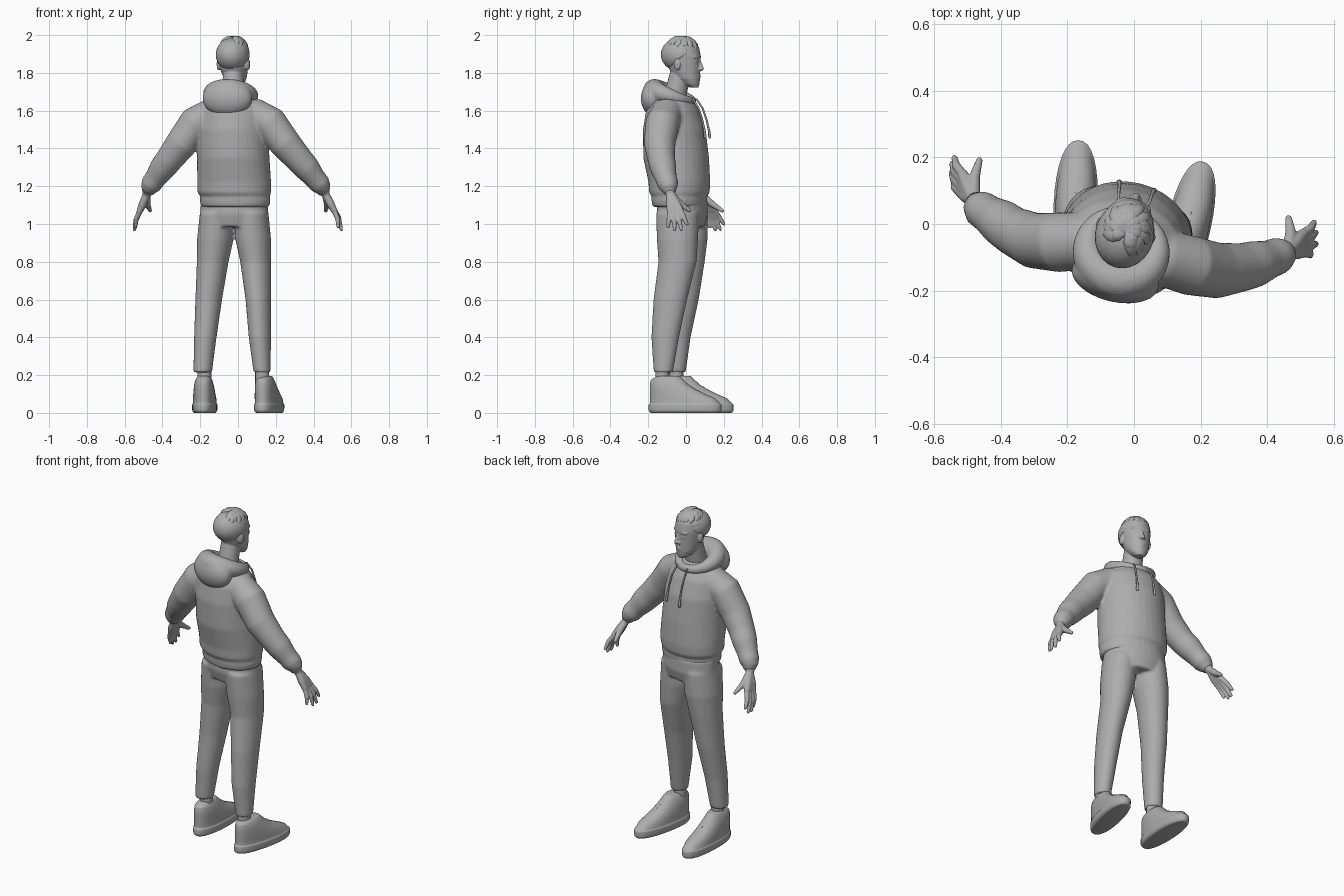
import bpy, bmesh, math, random
from mathutils import Vector, Matrix

random.seed(4)
if "Cube" in bpy.data.objects:
    bpy.data.objects.remove(bpy.data.objects["Cube"])

clay = bpy.data.materials.new("plain grey")
clay.use_nodes = True
GREY = (0.42, 0.42, 0.42, 1)
clay.diffuse_color = GREY
clay.node_tree.nodes["Principled BSDF"].inputs["Base Color"].default_value = GREY


def frame(x, y, yaw):
    """Map side, forward and height to world space."""
    m = Matrix.Translation((x, y, 0)) @ Matrix.Rotation(yaw, 4, "Z")
    return lambda u, v, z: m @ Vector((u, v, z))


def skin(bm, rings, closed=False):
    rows = [[bm.verts.new(p) for p in r] for r in rings]
    n = len(rows[0])
    for i in range(len(rows) if closed else len(rows) - 1):
        a, b = rows[i], rows[(i + 1) % len(rows)]
        for k in range(n):
            bm.faces.new((a[k], a[(k + 1) % n], b[(k + 1) % n], b[k]))
    if not closed:
        bm.faces.new(rows[0][::-1])
        bm.faces.new(rows[-1])


def circle(c, u, v, n=24, power=1.0):
    pts = []
    for k in range(n):
        t = math.tau * k / n
        s, q = math.sin(t), math.cos(t)
        pts.append(c + u * math.copysign(abs(q) ** power, q)
                   + v * math.copysign(abs(s) ** power, s))
    return pts


def stack(bm, rows, yaw, power=1.0):
    """Level sections: x, y, z, half width, half depth."""
    rot = Matrix.Rotation(yaw, 3, "Z")
    skin(bm, [circle(Vector((x, y, z)), rot @ Vector((a, 0, 0)),
                     rot @ Vector((0, b, 0)), 32, power) for x, y, z, a, b in rows])


def tube(bm, pts, radii, ref=(0, 1, 0), flat=1.0, closed=False, n=16):
    """Swept tube with rounded ends."""
    pts = [Vector(p) for p in pts]
    rings, last = [], len(pts) - 1
    for i, p in enumerate(pts):
        a = pts[i - 1] if closed or i else p
        b = pts[(i + 1) % len(pts)] if closed or i < last else p
        t = (b - a).normalized()
        u = t.cross(Vector(ref)).normalized()
        v = u.cross(t) * flat
        r = radii[i]
        caps = [(0, 1)]
        if not closed and i == 0:
            caps = [(-0.95, 0.3), (-0.7, 0.7), (0, 1)]
        elif not closed and i == last:
            caps = [(0, 1), (0.7, 0.7), (0.95, 0.3)]
        rings += [circle(p + t * r * d, u * r * s, v * r * s, n) for d, s in caps]
    skin(bm, rings, closed)


def ball(bm, c, size, yaw=0):
    m = Matrix.Translation(c) @ Matrix.Rotation(yaw, 4, "Z") @ Matrix.Diagonal((*size, 1))
    bmesh.ops.create_uvsphere(bm, u_segments=24, v_segments=16, radius=1, matrix=m)


def finish(name, bm, voxel=0, smooth=4):
    bmesh.ops.recalc_face_normals(bm, faces=bm.faces)
    me = bpy.data.meshes.new(name)
    bm.to_mesh(me)
    bm.free()
    me.materials.append(clay)
    me.shade_smooth()
    ob = bpy.data.objects.new(name, me)
    bpy.context.collection.objects.link(ob)
    if voxel:
        re = ob.modifiers.new("blend", "REMESH")
        re.mode, re.voxel_size, re.use_smooth_shade = "VOXEL", voxel, True
        sm = ob.modifiers.new("soften", "SMOOTH")
        sm.factor, sm.iterations = 0.5, smooth
    return ob


YAW = -0.23
body = frame(-0.03, -0.05, YAW)

# Hooded top: torso and sleeves blended together
bm = bmesh.new()
stack(bm, [(-.015, -.035, 1.09, .183, .14), (-.015, -.035, 1.13, .19, .146),
           (-.015, -.035, 1.145, .185, .144), (-.02, -.035, 1.165, .197, .158),
           (-.02, -.035, 1.22, .197, .162), (-.025, -.052, 1.35, .193, .173),
           (-.03, -.062, 1.5, .19, .165), (-.03, -.07, 1.6, .175, .14),
           (-.03, -.075, 1.65, .14, .115), (-.03, -.075, 1.68, .095, .09)], YAW)
arms = {"left": [(.08, -.1, 1.585), (.17, -.125, 1.535), (.25, -.14, 1.425), (.325, -.13, 1.34),
                 (.365, -.12, 1.295), (.405, -.107, 1.245), (.435, -.095, 1.21)],
        "right": [(-.13, -.05, 1.585), (-.225, -.055, 1.535), (-.30, -.05, 1.425), (-.365, -.02, 1.34),
                  (-.4, .005, 1.295), (-.435, .028, 1.245), (-.46, .045, 1.21)]}
for path in arms.values():
    tube(bm, path, [.085, .09, .084, .073, .07, .058, .056], n=24)
finish("hooded_top", bm, 0.008, 8)

# Hood: collar roll with a bag hanging behind
bm = bmesh.new()
turn = [math.tau * k / 32 for k in range(32)]
tube(bm, [body(.105 * math.sin(t), -.02 - .1 * math.cos(t), 1.68 + .03 * math.cos(t)) for t in turn],
     [.041 + .017 * math.cos(t) for t in turn], ref=(0, 0, 1), closed=True)
ball(bm, body(0, -.115, 1.665), (.135, .073, .098), YAW)
finish("hood", bm, 0.007, 6)

# Drawstrings with end tips, and the pocket edge
for side, s in (("left", 1), ("right", -1)):
    bm = bmesh.new()
    tube(bm, [body(.04 * s, .1, 1.66), body(.048 * s, .132, 1.61), body(.05 * s, .152, 1.55),
              body(.052 * s, .165, 1.49), body(.054 * s, .168, 1.46)],
         [.005, .005, .005, .006, .008], ref=(1, 0, 0), n=8)
    finish(side + "_drawstring", bm)

# Trousers: hips and legs blended together
bm = bmesh.new()
stack(bm, [(-.02, -.02, 1.13, .178, .13), (-.02, -.02, 1.05, .183, .132),
           (-.02, -.02, .985, .17, .115)], YAW)
stack(bm, [(-.11, -.005, 1.06, .09, .12), (-.12, 0, .92, .096, .115), (-.134, 0, .8, .083, .1),
           (-.155, -.015, .6, .07, .083), (-.173, -.043, .4, .059, .068),
           (-.187, -.055, .215, .049, .054)], YAW)
stack(bm, [(.07, -.045, 1.06, .09, .115), (.08, -.045, .92, .094, .11), (.094, -.045, .8, .081, .102),
           (.108, -.083, .6, .067, .09), (.116, -.11, .4, .058, .074),
           (.127, -.12, .215, .045, .051)], YAW)
finish("trousers", bm, 0.008, 6)

# Shoes and ankles
SHOE = [(0, 0, .056, .188), (.012, 0, .065, .197), (.045, 0, .066, .197), (.05, 0, .061, .189),
        (.075, -.012, .061, .178), (.1, -.04, .058, .15), (.125, -.066, .055, .124),
        (.15, -.086, .051, .104), (.175, -.097, .044, .088), (.195, -.09, .033, .06)]
for side, x, y, yaw, ax, ay in (("left", .165, -.005, -.22, .128, -.125),
                                ("right", -.176, .055, -.05, -.178, -.05)):
    place = frame(x, y, yaw)
    bm = bmesh.new()
    stack(bm, [(*place(0, v, 0).xy, z, a, b) for z, v, a, b in SHOE], yaw, 0.88)
    shoe = finish(side + "_shoe", bm)
    bev = shoe.modifiers.new("sole edge", "BEVEL")
    bev.width, bev.segments, bev.limit_method = .004, 2, "ANGLE"
    bm = bmesh.new()
    tube(bm, [(ax, ay, .13), (ax, ay, .28)], [.037, .037])
    finish(side + "_ankle", bm)
    # Laces across the instep
    bm = bmesh.new()
    for k in range(4):
        v, z = .012 + .026 * k, .152 - .0165 * k
        tube(bm, [place(-.03, v - .012, z - .008), place(0, v, z), place(.03, v - .012, z - .008)],
             [.004] * 3, n=8)
    finish(side + "_laces", bm)


# Hands: palm, four fingers and thumb, with a sleeve cuff
def hand(side, wrist, little, index, tips, thumb):
    wrist, little, index = Vector(wrist), Vector(little), Vector(index)
    arm_end = Vector(arms[side][-1])
    bm = bmesh.new()
    tube(bm, [arm_end, wrist], [.03, .027])
    for k, tip in enumerate(tips):
        root, tip = little.lerp(index, k / 3), Vector(tip)
        bend = root.lerp(tip, .5) + Vector((math.copysign(.007, wrist.x), 0, 0))
        tube(bm, [wrist.lerp(root, .1), wrist.lerp(root, .6), root], [.02, .021, .016])
        tube(bm, [root, bend, tip], [.0145, .013, .009])
    base = wrist.lerp(index, .35)
    tube(bm, [wrist.lerp(base, .3), base.lerp(Vector(thumb), .45), thumb], [.021, .017, .01])
    finish(side + "_hand", bm, 0.004, 3)
    bm = bmesh.new()
    d = (wrist - arm_end).normalized()
    tube(bm, [arm_end - d * .01, arm_end + d * .015], [.054, .047], n=24)
    finish(side + "_cuff", bm)


hand("left", (.46, -.085, 1.165), (.512, -.085, 1.065), (.508, -.03, 1.075),
     [(.53, -.095, .985), (.547, -.06, .97), (.547, -.025, .972), (.542, .005, 1.0)], (.465, .018, 1.07))
hand("right", (-.48, .07, 1.165), (-.522, .095, 1.065), (-.515, .15, 1.075),
     [(-.542, .125, .985), (-.549, .155, .97), (-.547, .182, .972), (-.54, .2, 1.0)], (-.465, .192, 1.07))

# Head: skull and jaw, neck, ears and facial features
HY = -0.3
head = frame(-0.022, -0.012, HY)
bm = bmesh.new()
SKULL = [(1.722, .058, .022, .022), (1.74, .042, .042, .043), (1.77, .024, .06, .064),
         (1.81, .008, .07, .081), (1.85, 0, .077, .09), (1.89, -.008, .083, .099),
         (1.935, -.012, .081, .094), (1.97, -.012, .058, .067), (1.982, -.012, .03, .035)]
stack(bm, [(*head(0, v, 0).xy, z, a, b) for z, v, a, b in SKULL], HY)
tube(bm, [(-.03, -.065, 1.64), (-.025, -.03, 1.8)], [.06, .054], n=24)
tube(bm, [head(0, .083, 1.87), head(0, .093, 1.845), head(0, .1, 1.822)], [.007, .009, .012], ref=(1, 0, 0))
for s in (-1, 1):
    ball(bm, head(s * .011, .09, 1.82), (.009, .01, .008), HY)
    ball(bm, head(s * .08, -.012, 1.845), (.011, .02, .032), HY - s * .25)
    ball(bm, head(s * .033, .077, 1.883), (.024, .009, .007), HY - s * .3)
    ball(bm, head(s * .032, .076, 1.858), (.015, .007, .008), HY - s * .3)
for z, w in ((1.785, .022), (1.774, .018)):
    ball(bm, head(0, .083, z), (w, .009, .006), HY)
finish("head", bm, 0.004, 2)

# Hair cap trimmed along a slanted hairline
bm = bmesh.new()
ball(bm, head(0, -.02, 1.897), (.089, .104, .09), HY)
for point, normal in ((head(0, .03, 1.895), head(0, .75, 1) - head(0, 0, 2)),
                      (head(0, 0, 1.822), Vector((0, 0, -1)))):
    cut = bmesh.ops.bisect_plane(bm, geom=bm.verts[:] + bm.edges[:] + bm.faces[:],
                                 plane_co=point, plane_no=normal, clear_outer=True)
    rim = [e for e in cut["geom_cut"] if isinstance(e, bmesh.types.BMEdge)]
    bmesh.ops.holes_fill(bm, edges=rim, sides=0)
finish("hair_cap", bm, 0.005, 3)

# Hair locks swept from the crown towards the fringe
bm = bmesh.new()
for reach, count, lift in ((1.32, 15, 1.0), (.85, 10, 1.03)):
    for i in range(count):
        phi = -2.1 + 4.2 * i / (count - 1) + random.uniform(-.1, .1)
        end = reach * (1 - .1 * abs(phi)) + random.uniform(-.12, .12)
        path = []
        for k in range(6):
            th, az = .1 + (end - .1) * k / 5, phi + .09 * k
            path.append(head(.083 * lift * math.sin(th) * math.sin(az),
                             -.015 + .1 * lift * math.sin(th) * math.cos(az),
                             1.9 + .084 * lift * math.cos(th)))
        tube(bm, path, [.012, .019, .023, .021, .014, .003],
             ref=path[3] - head(0, -.015, 1.89), flat=.6, n=10)
finish("hair_locks", bm)
